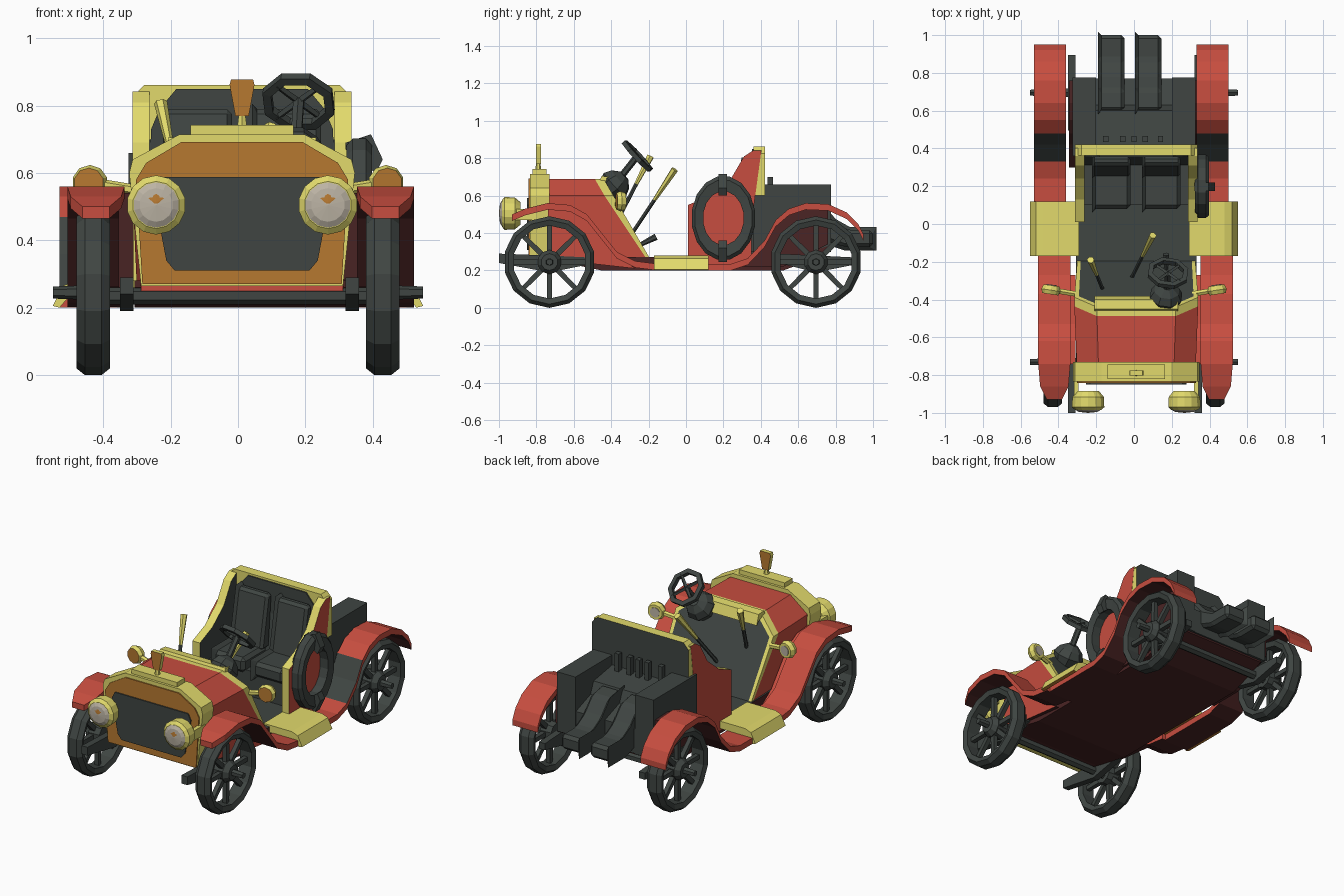
import bpy, bmesh, math
from mathutils import Vector, Matrix

if "Cube" in bpy.data.objects:
    bpy.data.objects.remove(bpy.data.objects["Cube"])


def material(name, rgb):
    m = bpy.data.materials.new(name)
    m.diffuse_color = (*rgb, 1)
    m.use_nodes = True
    m.node_tree.nodes["Principled BSDF"].inputs["Base Color"].default_value = m.diffuse_color
    return m


RED = material("red paint", (0.57, 0.075, 0.05))
MAROON = material("dark underside", (0.07, 0.018, 0.018))
YELLOW = material("pale brass", (0.76, 0.70, 0.15))
ORANGE = material("dark brass", (0.47, 0.19, 0.03))
DARK = material("dark grey", (0.05, 0.06, 0.055))
CREAM = material("lamp glass", (0.5, 0.45, 0.37))
CX = 0.012  # body centre line


def finish(name, bm, mats, rule=None, bevel=0):
    """Turn a bmesh into an object; rule(normal, centre) picks the material."""
    bmesh.ops.remove_doubles(bm, verts=bm.verts, dist=1e-5)
    if bevel:
        bmesh.ops.bevel(bm, geom=bm.edges[:], offset=bevel, segments=1, affect='EDGES')
    bmesh.ops.recalc_face_normals(bm, faces=bm.faces)
    bm.normal_update()
    if rule:
        for f in bm.faces:
            f.material_index = rule(f.normal, f.calc_center_median())
    me = bpy.data.meshes.new(name)
    bm.to_mesh(me)
    bm.free()
    for m in mats:
        me.materials.append(m)
    ob = bpy.data.objects.new(name, me)
    bpy.context.collection.objects.link(ob)
    return ob


def loft(name, rings, mats, rule=None, bevel=0, closed=False):
    """Skin rings of points, capping the ends unless the loop is closed."""
    bm = bmesh.new()
    vs = [[bm.verts.new(p) for p in r] for r in rings]
    n = len(vs[0])
    for i in range(len(vs) if closed else len(vs) - 1):
        a, b = vs[i], vs[(i + 1) % len(vs)]
        for j in range(n):
            bm.faces.new((a[j], a[(j + 1) % n], b[(j + 1) % n], b[j]))
    if not closed:
        bm.faces.new(vs[0])
        bm.faces.new(vs[-1])
    return finish(name, bm, mats, rule, bevel)


def prism(name, pts, axis, a, b, *mats, rule=None, bevel=0):
    put = (lambda t, p: (t, *p)) if axis == 'x' else (lambda t, p: (p[0], t, p[1]))
    return loft(name, [[put(t, p) for p in pts] for t in (a, b)], mats, rule, bevel)


def box(name, x, y, z, *mats, rule=None, bevel=0):
    return prism(name, [(y[0], z[0]), (y[1], z[0]), (y[1], z[1]), (y[0], z[1])],
                 'x', x[0], x[1], *mats, rule=rule, bevel=bevel)


def lathe(name, prof, n, loc, axis, *mats, rule=None):
    """Spin a (radius, height) profile around an axis through loc."""
    q = Vector(axis).to_track_quat('Z', 'Y')
    rings = []
    for i in range(n):
        t = 2 * math.pi * (i + 0.5) / n
        rings.append([q @ Vector((r * math.cos(t), r * math.sin(t), h)) + Vector(loc) for r, h in prof])
    return loft(name, rings, mats, rule, closed=True)


def rod(name, a, b, r0, r1, mat, n=6):
    a, b = Vector(a), Vector(b)
    d = b - a
    return lathe(name, [(0, 0), (r0, 0), (r1, d.length), (0, d.length)], n, a, d, mat)


def strip(name, path, x0, x1, thick, *mats, rule=None):
    """Curved sheet following (y, z, inset) points, dropping a thickness below."""
    rings = [[(x0 + i, y, z), (x1 - i, y, z), (x1 - i, y, z - thick), (x0 + i, y, z - thick)]
             for y, z, i in path]
    return loft(name, rings, mats, rule)


def sym(pts):
    return [(CX + x, z) for x, z in pts] + [(CX - x, z) for x, z in reversed(pts)]


# wheels
TYRE = [(0.245, -0.025), (0.245, 0.025), (0.225, 0.05), (0.195, 0.04), (0.195, -0.04), (0.225, -0.05)]
for end, wy in (("front", -0.73), ("rear", 0.695)):
    for s in (-1, 1):
        c = Vector((s * 0.43, wy, 0.245))
        lathe(end + "_tyre", TYRE, 14, c, (1, 0, 0), DARK)
        lathe(end + "_hub", [(0, -0.05), (0.06, -0.05), (0.065, 0.02), (0.045, 0.05), (0, 0.05)],
              10, c, (s, 0, 0), DARK)
        rod(end + "_hub_cap", c, c + Vector((s * 0.12, 0, 0)), 0.022, 0.018, DARK)
        for k in range(8):
            t = k * math.pi / 4
            rod(end + "_spoke", c, c + 0.2 * Vector((0, math.cos(t), math.sin(t))), 0.021, 0.018, DARK, 4)
    rod(end + "_axle", (-0.42, wy, 0.235), (0.42, wy, 0.235), 0.025, 0.025, DARK)
    # leaf springs
    for s in (-1, 1):
        y0 = wy - 0.27 if end == "front" else wy - 0.2
        prism(end + "_spring", [(y0, 0.24), (wy, 0.19), (wy + 0.2, 0.23), (wy + 0.2, 0.27), (wy, 0.28), (y0, 0.29)],
              'x', s * 0.315 + 0.005, s * 0.355 + 0.005, DARK)

# floor tray
prism("floor_tray", [(-0.74, 0.26), (-0.45, 0.2), (0.52, 0.2), (0.76, 0.29), (0.76, 0.33), (0.5, 0.26), (-0.74, 0.28)],
      'x', CX - 0.32, CX + 0.32, MAROON, DARK, rule=lambda n, c: int(n.z > 0.8))

# bonnet and cowl ending in a brass band and a slanted dark dashboard
SEC = sym([(0.3, 0.25), (0.315, 0.6), (0.2, 0.69)])


def cowl_ring(back):
    return [(CX + (x - CX) * 1.04, -0.44 + (0.69 - z) * 0.58 - back * (1.6 if z > 0.5 else 0.6), z) for x, z in SEC]


bonnet = loft("bonnet", [[(x, -0.75, z) for x, z in SEC], cowl_ring(0.03), cowl_ring(0)], [RED, YELLOW, DARK, MAROON])
bm = bmesh.new()
bm.from_mesh(bonnet.data)
bm.normal_update()
for f in bm.faces:
    ys = sorted(v.co.y for v in f.verts)
    f.material_index = 3 if f.normal.z < -0.9 else int(ys[0] > -0.7)
dash = max(bm.faces, key=lambda f: f.normal.y)
for f in bmesh.ops.inset_region(bm, faces=[dash], thickness=0.026, depth=0)["faces"]:
    f.material_index = 1
dash.material_index = 2
bm.to_mesh(bonnet.data)
bm.free()
prism("cowl_trim", [(-0.46, 0.685), (-0.40, 0.66), (-0.38, 0.64), (-0.40, 0.70), (-0.45, 0.705)],
      'x', CX - 0.22, CX + 0.22, YELLOW)

# radiator
prism("radiator_shell", sym([(0.3, 0.265), (0.335, 0.6), (0.325, 0.64), (0.185, 0.715)]), 'y', -0.835, -0.73, YELLOW)
prism("radiator_face", sym([(0.296, 0.27), (0.315, 0.58), (0.285, 0.63), (0.18, 0.692)]), 'y', -0.842, -0.833, ORANGE)
prism("radiator_grille", sym([(0.2, 0.31), (0.225, 0.34), (0.265, 0.55), (0.245, 0.588)]), 'y', -0.849, -0.84, DARK)
box("radiator_top", (CX - 0.153, CX + 0.153), (-0.82, -0.745), (0.70, 0.742), YELLOW)
rod("filler_stem", (CX, -0.79, 0.73), (CX, -0.79, 0.78), 0.018, 0.01, YELLOW)
prism("filler_ornament", sym([(0.02, 0.77), (0.037, 0.862), (0.033, 0.877)]), 'y', -0.802, -0.775,
      YELLOW, ORANGE, rule=lambda n, c: int(abs(n.y) > 0.8))

for s in (-1, 1):
    # headlamps
    lx = CX + s * 0.255
    lathe("headlamp", [(0, 0), (0.06, 0), (0.085, 0.03), (0.088, 0.085), (0.07, 0.1), (0, 0.1)],
          14, (lx, -0.885, 0.505), (0, -1, 0), YELLOW)
    lathe("headlamp_glass", [(0, 0), (0.071, 0), (0.05, 0.012), (0, 0.017)], 14, (lx, -0.983, 0.505), (0, -1, 0), CREAM)
    lathe("lamp_bulb", [(0, 0), (0.026, 0), (0, 0.003)], 6, (lx, -0.997, 0.512), (0, -1, 0), ORANGE)
    prism("headlamp_bracket", [(-0.92, 0.47), (-0.8, 0.47), (-0.8, 0.53), (-0.92, 0.53)],
          'x', CX + s * 0.305, CX + s * 0.33, YELLOW)
    # side lamps on the cowl
    rod("side_lamp_stalk", (s * 0.31, -0.37, 0.55), (s * 0.43, -0.35, 0.57), 0.016, 0.016, YELLOW)
    lathe("side_lamp", [(0, -0.025), (0.045, -0.025), (0.054, 0), (0.045, 0.022), (0, 0.022)], 10,
          (s * 0.44, -0.35, 0.57), (s * 0.15, -1, 0), YELLOW, ORANGE, rule=lambda n, c: int(n.y < -0.5))
    lathe("side_lamp_glass", [(0, 0), (0.03, 0), (0.03, 0.004), (0, 0.004)], 10,
          (s * 0.436, -0.325, 0.57), (-s * 0.15, 1, 0), CREAM)
    # front fender running down to the step
    x0, x1 = sorted((s * 0.345, s * 0.515))
    strip("front_fender", [(-0.93, 0.5, 0.045), (-0.86, 0.53, 0.01), (-0.74, 0.56, 0), (-0.62, 0.55, 0), (-0.53, 0.5, 0),
                           (-0.45, 0.4, 0), (-0.37, 0.3, 0), (-0.27, 0.25, 0), (-0.15, 0.235, 0)],
          x0 + 0.008, x1 + 0.008, 0.035, RED, MAROON, rule=lambda n, c: int(n.z < -0.2))
    prism("front_inner_panel", [(-0.74, 0.54), (-0.62, 0.53), (-0.53, 0.48), (-0.45, 0.38), (-0.37, 0.28),
                                (-0.27, 0.21), (-0.72, 0.26)], 'x', s * 0.31, s * 0.355, RED, MAROON,
          rule=lambda n, c: int(n.z < -0.2 or n.y < -0.5))
    # rear fender with a dark front slope
    strip("rear_fender", [(-0.16, 0.235, 0), (0.24, 0.235, 0), (0.33, 0.265, 0), (0.42, 0.36, 0), (0.48, 0.47, 0),
                          (0.55, 0.53, 0), (0.64, 0.56, 0), (0.76, 0.555, 0), (0.86, 0.51, 0), (0.92, 0.45, 0),
                          (0.95, 0.39, 0)], x0 - 0.015, x1 - 0.015, 0.035, RED, DARK, MAROON,
          rule=lambda n, c: 2 if n.z < -0.2 else int(0.33 < c.y < 0.48 and n.z > 0.1))
    prism("rear_inner_panel", [(0.3, 0.22), (0.42, 0.34), (0.48, 0.45), (0.55, 0.51), (0.64, 0.54), (0.76, 0.535),
                               (0.76, 0.34), (0.52, 0.22)], 'x', s * 0.31, s * 0.345, MAROON)
    # entry step with drooping edge
    prism("step", [(s * 0.29, 0.235), (s * 0.29, 0.28), (s * 0.48, 0.28), (s * 0.52, 0.265), (s * 0.55, 0.205),
                   (s * 0.53, 0.2), (s * 0.5, 0.235)], 'y', -0.17, 0.12, YELLOW, ORANGE,
          rule=lambda n, c: int(n.z < -0.2))
    # seat tub side, brass along its edge
    prism("tub_side", [(0.01, 0.22), (0.01, 0.55), (0.13, 0.6), (0.24, 0.69), (0.31, 0.81), (0.36, 0.842), (0.403, 0.842),
                       (0.35, 0.45), (0.35, 0.22)], 'x', CX + s * 0.275, CX + s * 0.325, RED, YELLOW, DARK,
          rule=lambda n, c: 1 if abs(n.x) < 0.5 else (2 if n.x * c.x < 0 else 0))
    # seat cushions
    a, b = sorted((CX + s * 0.03, CX + s * 0.235))
    box("seat_cushion", (a, b), (0.08, 0.31), (0.4, 0.49), DARK, bevel=0.02)
    prism("back_cushion", [(0.25, 0.47), (0.31, 0.79), (0.36, 0.79), (0.33, 0.47)], 'x', a, b, DARK, bevel=0.015)
    # engine box walls
    box("engine_box_wall", sorted((s * 0.2, s * 0.325)), (0.36, 0.775), (0.3, 0.66), DARK)
    # exhaust ducts
    dx = 0.075 if s > 0 else -0.12
    prism("exhaust_duct", [(0.6, 0.36), (0.6, 0.57), (0.71, 0.55), (0.79, 0.46), (0.87, 0.415), (1.0, 0.415),
                           (1.0, 0.325), (0.85, 0.325), (0.75, 0.36)], 'x', dx - 0.07, dx + 0.07, DARK, bevel=0.018)
    # spare wheel straps, above and below
    prism("spare_strap", [(x, 0.48 + s * z) for x, z in
                          ((0.32, 0.21), (0.395, 0.235), (0.43, 0.16), (0.41, 0.12), (0.395, 0.13), (0.32, 0.19))],
          'y', 0.175, 0.22, DARK)

# seat base and back
box("seat_base", (CX - 0.28, CX + 0.28), (0.1, 0.36), (0.25, 0.42), DARK)
prism("seat_back", [(0.31, 0.4), (0.36, 0.7), (0.42, 0.7), (0.42, 0.3), (0.31, 0.3)], 'x', CX - 0.3, CX + 0.3, DARK)
prism("seat_back_trim", sym([(0.322, 0.6), (0.325, 0.825), (0.29, 0.862)]), 'y', 0.362, 0.422, YELLOW, DARK,
      rule=lambda n, c: int(n.y > 0.8 or n.z < -0.5))
prism("seat_back_lining", sym([(0.275, 0.6), (0.27, 0.73), (0.245, 0.79), (0.195, 0.85)]), 'y', 0.354, 0.363, DARK)

# engine deck and stubs
prism("engine_deck", [(0.36, 0.3), (0.36, 0.61), (0.6, 0.57), (0.63, 0.5), (0.77, 0.45), (0.77, 0.3)],
      'x', -0.22, 0.22, DARK)
for x in (-0.15, -0.06, 0.0, 0.06, 0.14):
    box("engine_stub", (x - 0.014, x + 0.014), (0.435, 0.465), (0.58, 0.7), DARK)

# spare wheel
SPARE = [(0.22, -0.02), (0.22, 0.02), (0.2, 0.038), (0.14, 0.03), (0.14, -0.03), (0.2, -0.038)]
spare = lathe("spare_wheel", SPARE, 16, (0, 0, 0), (1, 0, 0), DARK)
spare.matrix_world = Matrix.Translation((0.36, 0.2, 0.48)) @ Matrix.Diagonal((1, 0.78, 1.03, 1))

# steering gear
hub, rim = Vector((0.17, -0.38, 0.66)), Vector((0.18, -0.26, 0.812))
ax = Vector((0.02, 0.15, 0.14))
lathe("steering_housing", [(0, -0.08), (0.06, -0.07), (0.09, 0), (0.07, 0.04), (0.03, 0.07), (0, 0.07)], 8, hub, ax, DARK)
rod("steering_column", hub, rim, 0.018, 0.018, DARK)
lathe("steering_wheel", [(0.112, -0.012), (0.112, 0.012), (0.085, 0.014), (0.085, -0.014)], 8, rim, ax, DARK)
u = Vector((1, 0, 0))
v = ax.normalized().cross(u)
for k in range(4):
    t = math.pi / 4 + k * math.pi / 2
    rod("steering_spoke", rim, rim + 0.092 * (u * math.cos(t) + v * math.sin(t)), 0.011, 0.009, DARK, 4)

# levers with brass grips
for a, b in (((-0.02, -0.3, 0.38), (0.1, -0.06, 0.74)), ((-0.16, -0.36, 0.48), (-0.23, -0.19, 0.81))):
    a, b = Vector(a), Vector(b)
    m = a.lerp(b, 0.55)
    rod("lever_shaft", a, m, 0.011, 0.011, DARK)
    rod("lever_grip", m, b, 0.011, 0.02, YELLOW)
rod("pedal_arm", (0.17, -0.26, 0.33), (0.17, -0.16, 0.38), 0.01, 0.018, DARK)
